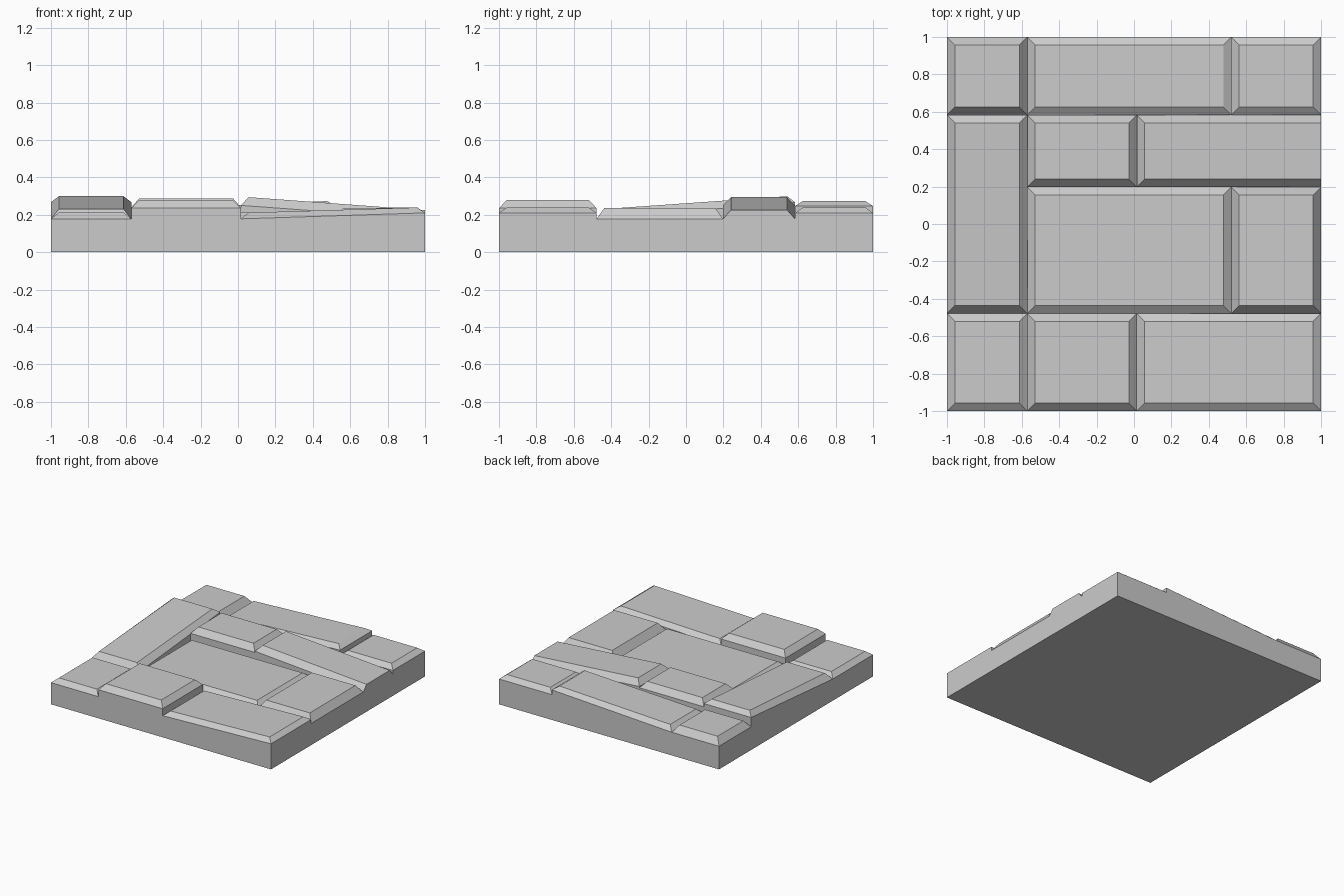
import bpy

if "Cube" in bpy.data.objects:
    bpy.data.objects.remove(bpy.data.objects["Cube"])

GROOVE = 0.178   # height of the joints between stones
C = 0.042        # chamfer width


def make_mesh(name, verts, faces):
    me = bpy.data.meshes.new(name)
    me.from_pydata(verts, [], faces)
    me.update()
    ob = bpy.data.objects.new(name, me)
    bpy.context.collection.objects.link(ob)
    return ob


def rect(x0, x1, y0, y1):
    return [(x0, y0), (x1, y0), (x1, y1), (x0, y1)]


def stone(name, x0, x1, y0, y1, low, high=None, axis=0, right_chamfer=C):
    """Chamfered paving stone. low/high = (rim z, top z) at both ends of the tilt axis."""
    high = high or low
    a, b = ((x0, x1), (y0, y1))[axis]

    def z(p, i):
        t = (p[axis] - a) / (b - a)
        return low[i] + (high[i] - low[i]) * t

    outer = rect(x0, x1, y0, y1)
    inner = rect(x0 + C, x1 - right_chamfer, y0 + C, y1 - C)
    verts = [(*p, z(p, 0)) for p in outer] + [(*p, z(p, 1)) for p in inner]
    faces = [(4, 5, 6, 7)]
    for i in range(4):
        j = (i + 1) % 4
        faces.append((i, j, 4 + j, 4 + i))
    # upright sides where the rim stands above the joint
    if max(low[0], high[0]) > GROOVE + 0.001:
        verts += [(*p, GROOVE) for p in outer]
        for i in range(4):
            j = (i + 1) % 4
            faces.append((8 + i, 8 + j, j, i))
    return make_mesh(name, verts, faces)


# slab: sides and underside, closed on top by the stones
s = rect(-1, 1, -1, 1)
make_mesh("slab", [(*p, 0) for p in s] + [(*p, GROOVE) for p in s],
          [(3, 2, 1, 0)] + [(i, (i + 1) % 4, 4 + (i + 1) % 4, 4 + i) for i in range(4)])

# joint lines
XA, XB, XC = -0.57, 0.015, 0.52
YA, YB, YC = -0.478, 0.198, 0.583
G = GROOVE

# back row
stone("stone_back_left", -1, XA, YC, 1, (0.19, 0.245))
stone("stone_back_middle", XA, XC, YC, 1, (0.19, 0.225), (0.247, 0.275))
stone("stone_back_right", XC, 1, YC, 1, (0.208, 0.24))
# middle rows
stone("stone_left_long", -1, XA, YA, YC, (G, 0.228), (0.267, 0.302), axis=1)
stone("stone_upper_middle", XA, XB, YB, YC, (0.24, 0.288))
stone("stone_upper_right", XB, 1, YB, YC, (0.25, 0.297), (G, 0.225), right_chamfer=0.0)
stone("stone_centre", XA, XC, YA, YB, (G, 0.212))
stone("stone_middle_right", XC, 1, YA, YB, (G, 0.237))
# front row
stone("stone_front_left", -1, XA, -1, YA, (G, 0.212))
stone("stone_front_middle", XA, XB, -1, YA, (0.235, 0.279))
stone("stone_front_right", XB, 1, -1, YA, (G, 0.21), (0.21, 0.24))
